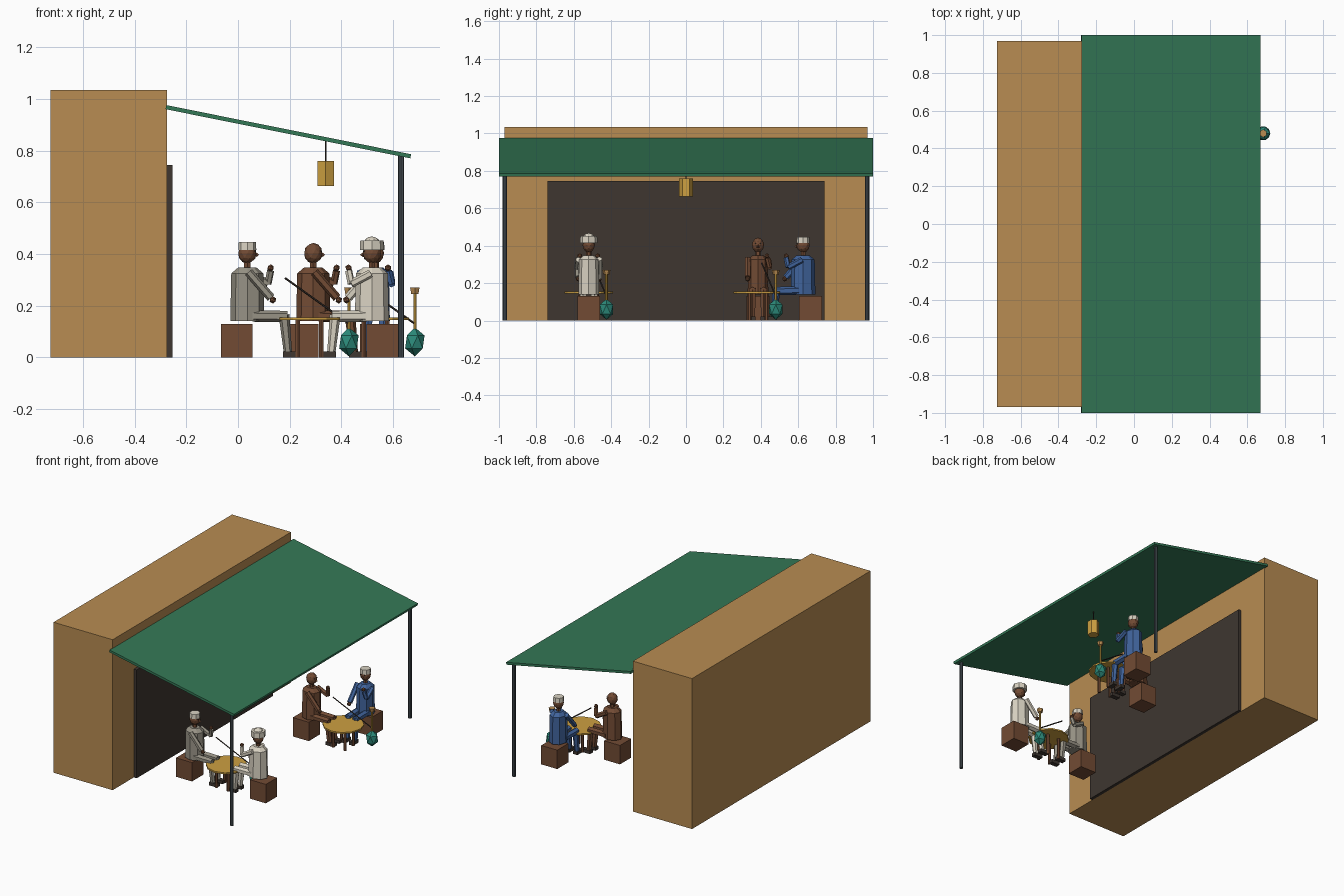
import bpy
import bmesh
from math import pi, atan2
from mathutils import Matrix, Vector

cube = bpy.data.objects.get("Cube")
if cube:
    bpy.data.objects.remove(cube, do_unlink=True)


def material(name, hex_code):
    def linear(c):
        return c / 12.92 if c <= 0.04045 else ((c + 0.055) / 1.055) ** 2.4
    rgb = [linear(b / 255) for b in bytes.fromhex(hex_code)]
    m = bpy.data.materials.new(name)
    m.use_nodes = True
    m.diffuse_color = (*rgb, 1)
    m.node_tree.nodes["Principled BSDF"].inputs["Base Color"].default_value = (*rgb, 1)
    return m


TAN = material("tan_plaster", "B88C52")
GREEN = material("canopy_green", "347856")
DARK = material("charcoal", "3E3630")
METAL = material("post_steel", "464E54")
BRASS = material("brass_yellow", "CDA041")
TEAL = material("teal_glass", "2C8A7A")
WHITE = material("white_cloth", "D9D2C2")
GREY = material("grey_cloth", "979285")
BLUE = material("blue_cloth", "40639B")
BROWN = material("warm_brown", "724B34")

WORLD = Matrix.Identity(4)


def finish(name, bm, mat, frame):
    bmesh.ops.transform(bm, matrix=frame, verts=bm.verts)
    mesh = bpy.data.meshes.new(name)
    bm.to_mesh(mesh)
    bm.free()
    mesh.materials.append(mat)
    obj = bpy.data.objects.new(name, mesh)
    bpy.context.collection.objects.link(obj)
    return obj


def box(name, centre, size, mat, frame=WORLD, tilt=0):
    bm = bmesh.new()
    local = (Matrix.Translation(centre) @ Matrix.Rotation(tilt, 4, "Y")
             @ Matrix.Diagonal((*size, 1)))
    bmesh.ops.create_cube(bm, size=1, matrix=local)
    return finish(name, bm, mat, frame)


def rod(name, start, end, r1, mat, frame=WORLD, sides=6, r2=None, squash=1):
    """Straight prism or cone between two points."""
    a, b = Vector(start), Vector(end)
    turn = (b - a).to_track_quat("Z", "Y").to_matrix().to_4x4()
    if abs((b - a).normalized().z) > 0.999:
        turn = Matrix.Identity(4)
    local = Matrix.Translation((a + b) / 2) @ turn @ Matrix.Diagonal((1, squash, 1, 1))
    bm = bmesh.new()
    bmesh.ops.create_cone(bm, cap_ends=True, segments=sides, radius1=r1,
                          radius2=r1 if r2 is None else r2,
                          depth=(b - a).length, matrix=local)
    return finish(name, bm, mat, frame)


def ball(name, centre, size, mat, frame=WORLD, detail=1):
    bm = bmesh.new()
    bmesh.ops.create_icosphere(bm, subdivisions=detail, radius=1,
                               matrix=Matrix.Translation(centre) @ Matrix.Diagonal((*size, 1)))
    return finish(name, bm, mat, frame)


# Building, shutter, canopy and posts
box("building_block", (-0.5, 0, 0.5175), (0.45, 1.94, 1.035), TAN)
box("shutter", (-0.264, 0, 0.3725), (0.022, 1.48, 0.745), DARK)
high, low = Vector((-0.279, 0, 0.968)), Vector((0.668, 0, 0.778))
slope = low - high
box("canopy", (high + low) / 2, (slope.length, 2, 0.016), GREEN,
    tilt=atan2(-slope.z, slope.x))
for side, y in (("right", -0.968), ("left", 0.968)):
    rod(side + "_post", (0.631, y, 0), (0.631, y, 0.78), 0.012, METAL, sides=8)

# Hanging lantern
rod("lantern_cord", (0.339, 0, 0.75), (0.339, 0, 0.845), 0.003, DARK)
rod("lantern", (0.339, 0, 0.663), (0.339, 0, 0.76), 0.037, BRASS)


def table_set(label, frame):
    rod(label + "_table_top", (0, 0, 0.145), (0, 0, 0.155), 0.13, BRASS, frame, sides=12)
    for i, (x, y) in enumerate(((1, 1), (1, -1), (-1, -1), (-1, 1))):
        rod(f"{label}_table_leg_{i}", (x * 0.045, y * 0.045, 0),
            (x * 0.045, y * 0.045, 0.146), 0.01, BROWN, frame)
    # Water pipe standing beside the table
    px, py = 0.152, 0.095
    ball(label + "_pipe_base", (px, py, 0.06), (0.042, 0.042, 0.056), TEAL, frame)
    rod(label + "_pipe_stem", (px, py, 0.1), (px, py, 0.25), 0.007, BRASS, frame)
    rod(label + "_pipe_bowl", (px, py, 0.246), (px, py, 0.27), 0.016, TAN, frame, r2=0.021)
    rod(label + "_pipe_hose", (px, py, 0.13), (-0.095, 0.02, 0.307), 0.004, DARK, frame)


def person(label, frame, cloth, hat):
    """Seated figure facing local +x, with its left on +y."""
    def part(name):
        return label + "_" + name
    box(part("stool"), (-0.04, 0, 0.065), (0.122, 0.122, 0.13), BROWN, frame)
    rod(part("torso"), (0, 0, 0.14), (0, 0, 0.325), 0.066, cloth, frame, 8, 0.062, 0.84)
    rod(part("shoulders"), (0, 0, 0.325), (0, 0, 0.348), 0.062, cloth, frame, 8, 0.035, 0.84)
    rod(part("neck"), (0, 0, 0.34), (0, 0, 0.375), 0.014, BROWN, frame)
    ball(part("head"), (0, 0, 0.403), (0.036, 0.033, 0.04), BROWN, frame, 2)
    rod(part("nose"), (0.03, 0, 0.405), (0.04, 0, 0.392), 0.004, BROWN, frame, 4, 0.008)
    for s, name in ((1, "left"), (-1, "right")):
        ball(part(name + "_eye"), (0.031, s * 0.013, 0.411), (0.004,) * 3, DARK, frame)
        # Legs and shoes
        hip, knee, ankle = (0.02, s * 0.03, 0.16), (0.155, s * 0.03, 0.158), (0.157, s * 0.03, 0.02)
        rod(part(name + "_thigh"), hip, knee, 0.022, cloth, frame)
        rod(part(name + "_shin"), (0.142, s * 0.03, 0.165), ankle, 0.021, cloth, frame, 6, 0.016)
        box(part(name + "_shoe"), (0.17, s * 0.03, 0.011), (0.062, 0.032, 0.022), DARK, frame)
    # Left arm bent up, right arm reaching for the table
    shoulder, elbow, hand = (0.005, 0.055, 0.325), (0.08, 0.062, 0.285), (0.09, 0.05, 0.335)
    rod(part("left_upper_arm"), shoulder, elbow, 0.016, cloth, frame)
    rod(part("left_forearm"), elbow, hand, 0.014, cloth, frame)
    ball(part("left_hand"), (0.09, 0.048, 0.346), (0.014,) * 3, BROWN, frame)
    rod(part("right_arm"), (0.005, -0.056, 0.33), (0.092, -0.056, 0.23), 0.017, cloth, frame)
    ball(part("right_hand"), (0.099, -0.055, 0.222), (0.014,) * 3, BROWN, frame)
    # Headwear
    if hat == "cap":
        rod(part("cap"), (0, 0, 0.415), (0, 0, 0.446), 0.035, WHITE, frame, 8, 0.033)
    elif hat == "turban":
        rod(part("turban"), (0, 0, 0.415), (0, 0, 0.452), 0.047, WHITE, frame, 8, 0.045)
        ball(part("turban_crown"), (0, 0, 0.445), (0.03, 0.03, 0.023), WHITE, frame, 2)


# Two tables, each with two seated people at a given angle around it
REACH = 0.241
groups = (
    ("near", (0.277, -0.52), (("grey_guest", pi, GREY, "cap"),
                              ("white_guest", 0, WHITE, "turban"))),
    ("far", (0.532, 0.385), (("brown_guest", pi, BROWN, None),
                             ("blue_guest", pi / 2, BLUE, "cap"))),
)
for label, (tx, ty), guests in groups:
    centre = Matrix.Translation((tx, ty, 0))
    table_set(label, centre)
    for name, angle, cloth, hat in guests:
        seat = (centre @ Matrix.Rotation(angle + pi, 4, "Z")
                @ Matrix.Translation((-REACH, 0, 0)))
        person(name, seat, cloth, hat)
